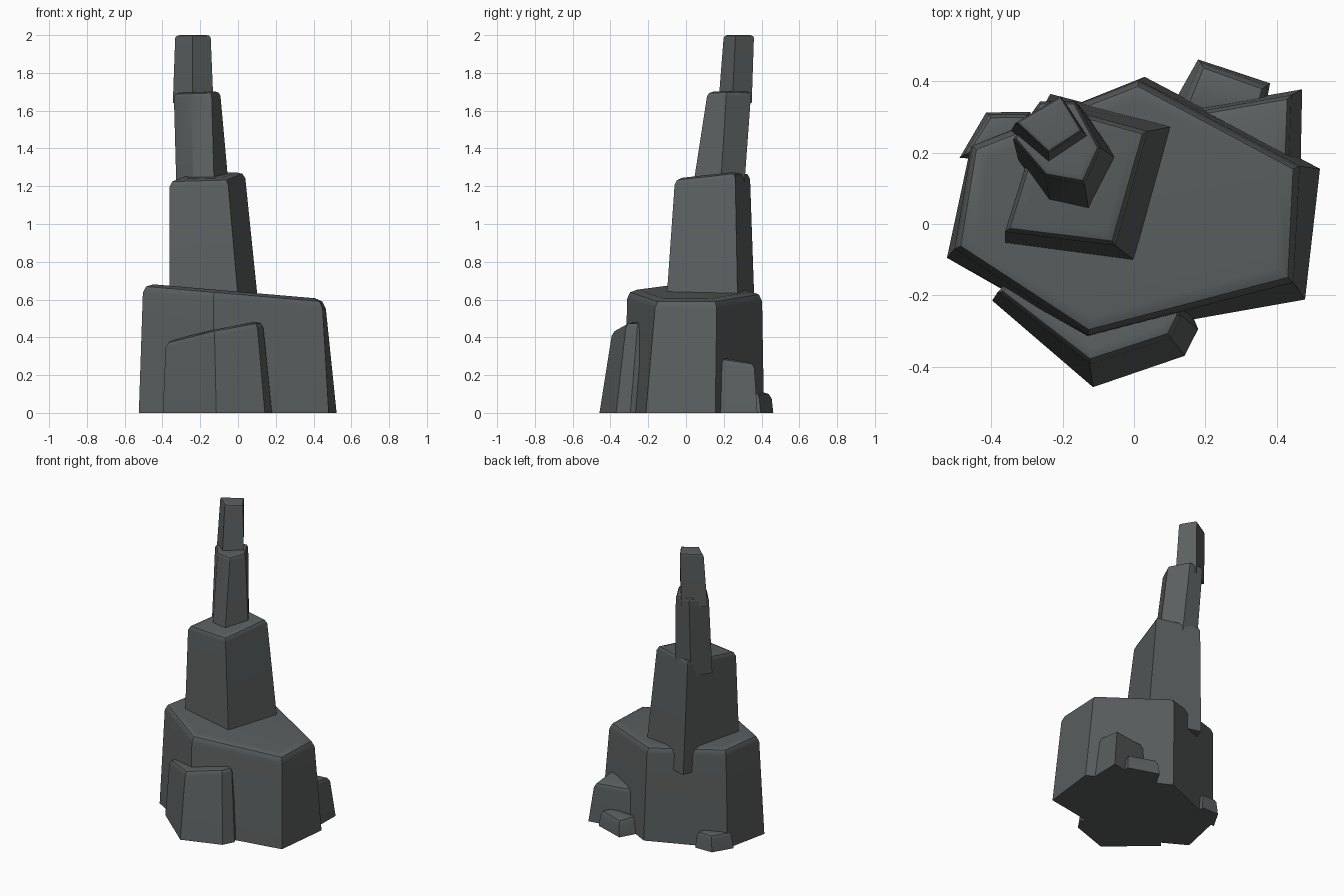
import bpy, bmesh

if "Cube" in bpy.data.objects:
    bpy.data.objects.remove(bpy.data.objects["Cube"])

# one slate colour for the whole rock
slate = bpy.data.materials.new("slate grey")
slate.diffuse_color = (0.105, 0.115, 0.115, 1)
slate.use_nodes = True
slate.node_tree.nodes["Principled BSDF"].inputs["Base Color"].default_value = slate.diffuse_color


def stone(name, z0, bottom, top, bevel):
    """Tapered block: flat bottom outline, tilted top outline, rounded top rim."""
    bm = bmesh.new()
    lo = [bm.verts.new((x, y, z0)) for x, y in bottom]
    hi = [bm.verts.new(p) for p in top]
    n = len(lo)
    bm.faces.new(lo[::-1])
    cap = bm.faces.new(hi)
    for i in range(n):
        j = (i + 1) % n
        bm.faces.new((lo[i], lo[j], hi[j], hi[i]))
    bmesh.ops.bevel(bm, geom=list(cap.edges), offset=bevel, offset_type='OFFSET',
                    segments=2, profile=0.5, affect='EDGES', clamp_overlap=True)
    bmesh.ops.recalc_face_normals(bm, faces=bm.faces)
    me = bpy.data.meshes.new(name)
    bm.to_mesh(me)
    bm.free()
    me.materials.append(slate)
    ob = bpy.data.objects.new(name, me)
    bpy.context.collection.objects.link(ob)
    bpy.ops.object.select_all(action='DESELECT')
    ob.select_set(True)
    bpy.context.view_layer.objects.active = ob
    bpy.ops.object.shade_smooth_by_angle(angle=0.6)
    ob.modifiers.new("weighted", 'WEIGHTED_NORMAL').keep_sharp = True
    return ob


def tilt(points, z, sx=0.0, sy=0.0):
    """Lift a flat outline onto a sloping plane."""
    return [(x, y, z + sx * x + sy * y) for x, y in points]


# broad six-sided base
stone("base_rock", 0,
      [(-.525, -.095), (-.13, -.32), (.48, -.212), (.522, .155), (.03, .413), (-.46, .21)],
      tilt([(-.502, -.068), (-.13, -.312), (.445, -.16), (.46, .163), (.012, .402), (-.455, .22)],
           0.642, -0.086), 0.05)

# four-sided lower tier of the spire
stone("lower_spire", 0.5,
      [(-.362, -.062), (.01, -.11), (.115, .275), (-.235, .365)],
      tilt([(-.362, -.02), (-.055, -.058), (.035, .26), (-.25, .338)], 1.25, 0.04, 0.1), 0.035)

# six-sided middle tier
stone("middle_spire", 1.15,
      [(-.325, .18), (-.235, .055), (-.125, .03), (-.045, .18), (-.13, .305), (-.25, .305)],
      tilt([(-.34, .24), (-.25, .135), (-.14, .115), (-.095, .215), (-.165, .345), (-.265, .345)],
           1.705, 0.04, 0.01), 0.025)

# four-sided tip
stone("spire_tip", 1.64,
      [(-.345, .262), (-.24, .172), (-.13, .245), (-.21, .348)],
      tilt([(-.332, .285), (-.24, .2), (-.145, .262), (-.205, .36)], 2.0), 0.015)

# slab leaning on the front
stone("front_slab", 0,
      [(-.398, -.215), (-.115, -.458), (.142, -.37), (.18, -.295), (.1, -.1), (-.3, -.1)],
      tilt([(-.382, -.19), (-.125, -.388), (.1, -.315), (.13, -.255), (.08, -.1), (-.3, -.1)],
           0.445, 0.2, -0.06), 0.035)

# small rocks around the foot
stone("right_rock", 0,
      [(.2, .15), (.468, .18), (.472, .378), (.165, .325)],
      tilt([(.22, .17), (.432, .19), (.438, .36), (.2, .318)], 0.32, 0, -0.15), 0.03)
stone("back_rock", 0,
      [(.1, .32), (.36, .28), (.382, .395), (.18, .462)],
      tilt([(.14, .32), (.345, .29), (.37, .385), (.19, .45)], 0.11), 0.035)
stone("left_rock", 0,
      [(-.49, .185), (-.3, .18), (-.29, .315), (-.415, .313)],
      tilt([(-.475, .195), (-.3, .19), (-.3, .305), (-.405, .305)], 0.11), 0.025)
